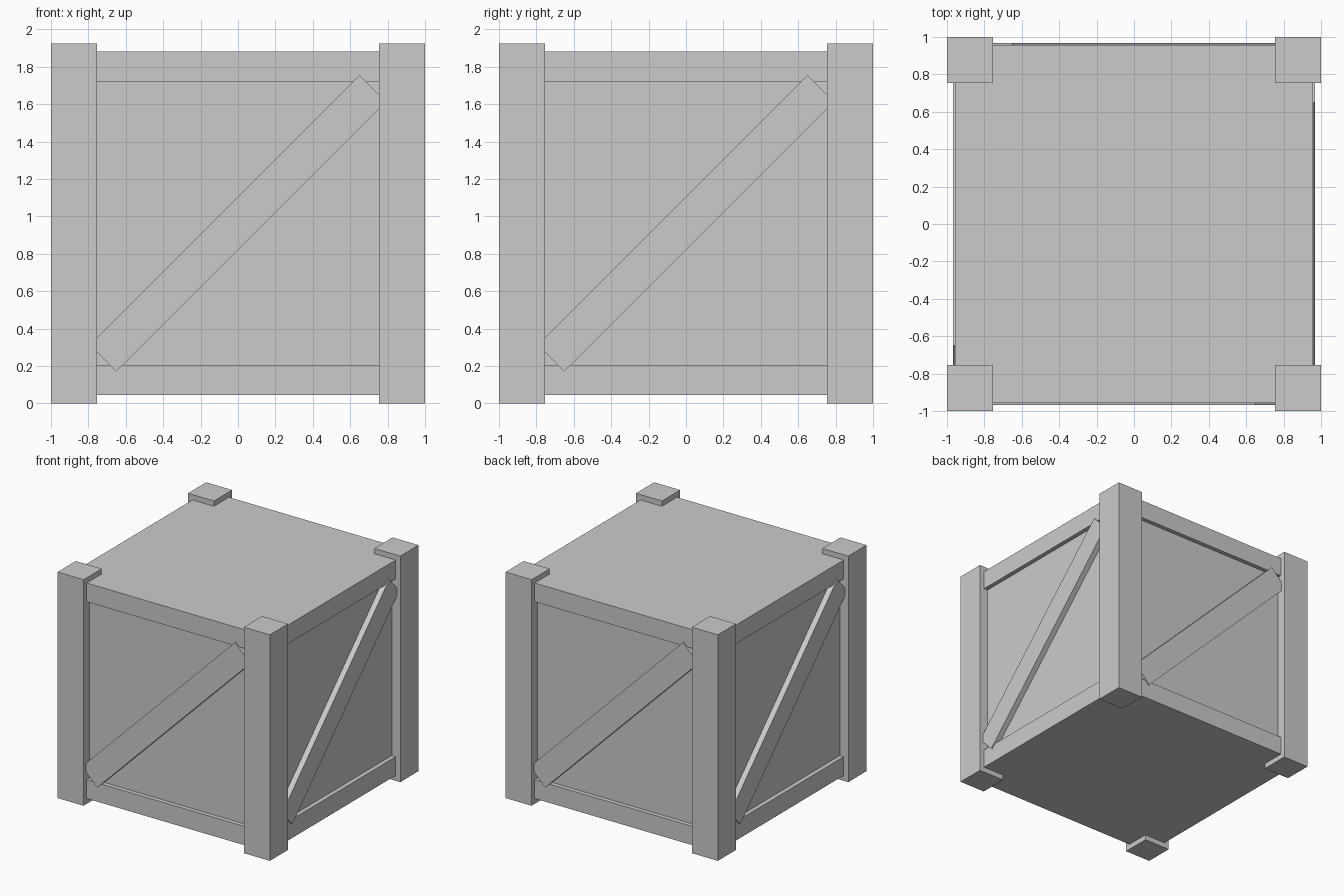
import bpy
from math import pi, sqrt
from mathutils import Matrix, Vector

# Remove the default cube
if "Cube" in bpy.data.objects:
    bpy.data.objects.remove(bpy.data.objects["Cube"], do_unlink=True)

# One plain grey for the whole crate
COLOUR = (0.6, 0.6, 0.6, 1)
grey = bpy.data.materials.new("plain_grey")
grey.use_nodes = True
grey.diffuse_color = COLOUR
grey.node_tree.nodes["Principled BSDF"].inputs["Base Color"].default_value = COLOUR

POST = 0.245        # corner post width
HEIGHT = 1.925
BOTTOM, TOP = 0.045, 1.88
MIDDLE = (BOTTOM + TOP) / 2
RAIL = 0.16         # rail height
PANEL_FACE, RAIL_FACE, BRACE_FACE = 0.92, 0.957, 0.968


def box(name, centre, size, turn=Matrix(), tilt=Matrix()):
    bpy.ops.mesh.primitive_cube_add(size=1)
    part = bpy.context.object
    part.name = name
    place = Matrix.Translation(Vector(centre))
    part.data.transform(turn @ place @ tilt @ Matrix.Diagonal((*size, 1)))
    part.data.materials.append(grey)
    return part


# Closed box inside the frame
box("crate_panels", (0, 0, MIDDLE), (2 * PANEL_FACE, 2 * PANEL_FACE, TOP - BOTTOM))

# Each side is the front one turned by a quarter: post, two rails and a brace
rail_depth = RAIL_FACE - PANEL_FACE + 0.02
brace_depth = BRACE_FACE - PANEL_FACE + 0.02
for i, side in enumerate(("front", "right", "back", "left")):
    turn = Matrix.Rotation(i * pi / 2, 4, "Z")
    inset = 1 - POST / 2
    box(side + "_corner_post", (inset, -inset, HEIGHT / 2), (POST, POST, HEIGHT), turn)
    for level, z in (("bottom", BOTTOM + RAIL / 2), ("top", TOP - RAIL / 2)):
        box(f"{side}_{level}_rail", (0, -RAIL_FACE + rail_depth / 2, z),
            (2 - 1.8 * POST, rail_depth, RAIL), turn)
    box(side + "_diagonal_brace", (0, -BRACE_FACE + brace_depth / 2, MIDDLE),
        (2.885 / sqrt(2), brace_depth, 0.2015), turn, Matrix.Rotation(-pi / 4, 4, "Y"))
